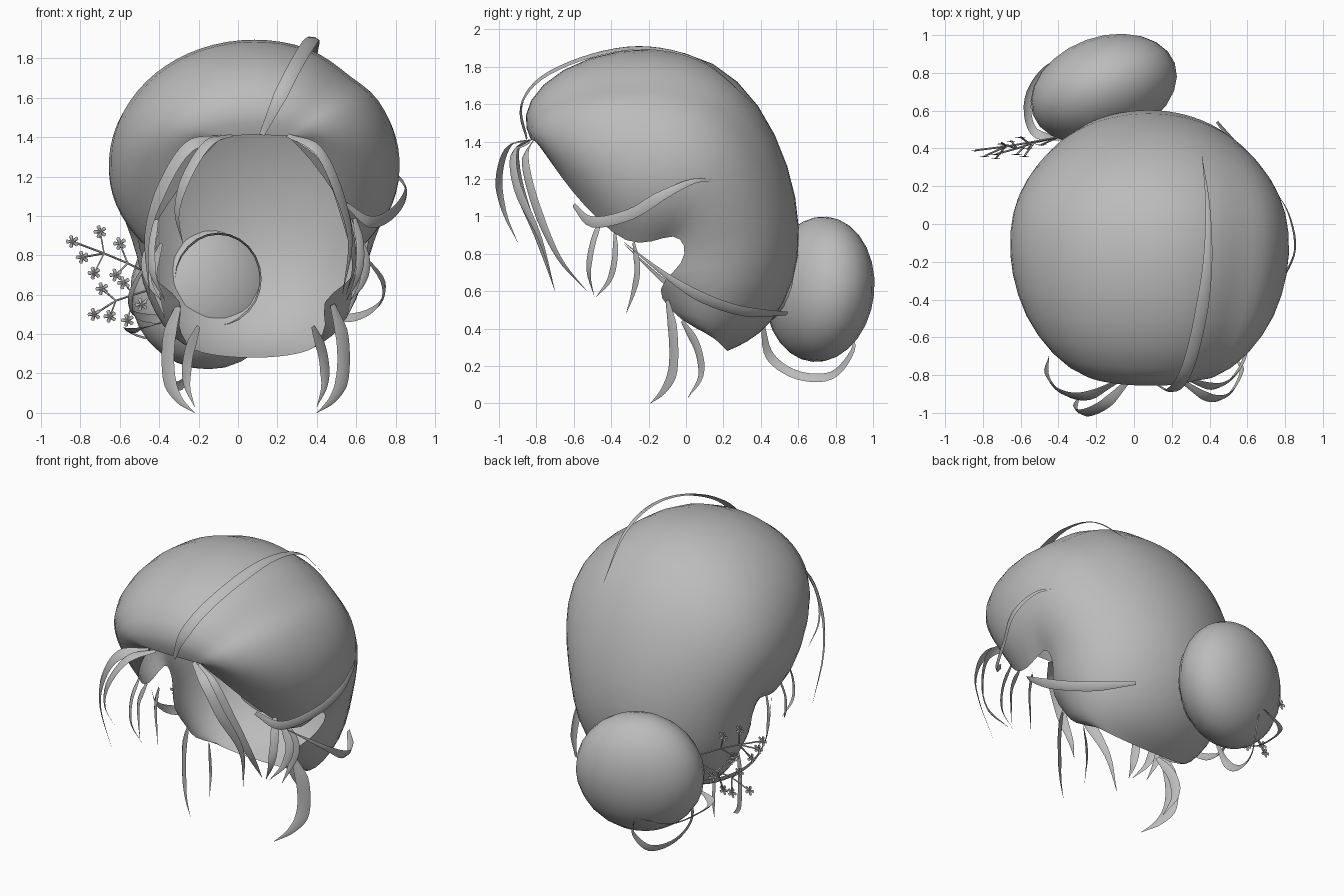
import bpy, bmesh, math
from mathutils import Vector

cube = bpy.data.objects.get("Cube")
if cube:
    bpy.data.objects.remove(cube)

grey = bpy.data.materials.new("hair_grey")
grey.use_nodes = True
COLOUR = (0.5, 0.5, 0.5, 1)
grey.diffuse_color = COLOUR
grey.node_tree.nodes["Principled BSDF"].inputs["Base Color"].default_value = COLOUR
HEAD = Vector((0.09, -0.1, 1.0))


def finish(name, bm, subsurf=0, smooth=True):
    mesh = bpy.data.meshes.new(name)
    bm.to_mesh(mesh)
    bm.free()
    mesh.materials.append(grey)
    for p in mesh.polygons:
        p.use_smooth = smooth
    obj = bpy.data.objects.new(name, mesh)
    bpy.context.collection.objects.link(obj)
    if subsurf:
        mod = obj.modifiers.new("Subdivision", "SUBSURF")
        mod.levels = mod.render_levels = subsurf
    return obj


def skin(bm, rows):
    grid = [[bm.verts.new(p) for p in row] for row in rows]
    for a, b in zip(grid, grid[1:]):
        for i in range(len(a) - 1):
            bm.faces.new((a[i], a[i + 1], b[i + 1], b[i]))


def spline(points, steps=5):
    pts = [Vector(p) for p in points]
    pts = [2 * pts[0] - pts[1]] + pts + [2 * pts[-1] - pts[-2]]
    out = []
    for a, b, c, d in zip(pts, pts[1:], pts[2:], pts[3:]):
        for i in range(steps):
            t = i / steps
            out.append(0.5 * (2 * b + (c - a) * t + (2 * a - 5 * b + 4 * c - d) * t * t
                              + (3 * b - a - 3 * c + d) * t ** 3))
    return out + [pts[-2]]


def ribbon(name, points, width, facing=None):
    """Flat lock of hair, tapered to a point at its tip."""
    path = spline(points)
    rows = []
    for i, p in enumerate(path):
        t = i / (len(path) - 1)
        tangent = path[min(i + 1, len(path) - 1)] - path[max(i - 1, 0)]
        normal = Vector(facing) if facing else p - HEAD
        side = tangent.cross(normal).normalized()
        w = width / 2 * max(0.04, min(1, 0.4 + 3 * t, 2.2 * (1 - t)))
        bulge = normal.normalized() * w * 0.3
        rows.append((p - side * w, p + bulge, p + side * w))
    bm = bmesh.new()
    skin(bm, rows)
    return finish(name, bm)


# Main hair shell: arches fanned from the hairline to the nape
# inner y, inner z, crest y, crest z, half width, sweep to each side in degrees
ARCHES = [
    (-.80, 1.40, -.83, 1.41, .22, 132), (-.73, 1.30, -.88, 1.53, .37, 132),
    (-.61, 1.13, -.79, 1.71, .53, 132), (-.47, .98, -.53, 1.865, .67, 132),
    (-.32, .85, -.17, 1.92, .74, 132), (-.18, .86, .16, 1.845, .75, 130),
    (-.06, .91, .40, 1.61, .71, 125), (0, .85, .56, 1.27, .645, 115),
    (-.01, .75, .62, .93, .59, 112), (-.13, .65, .59, .65, .57, 123),
    (-.15, .57, .46, .42, .50, 138), (-.03, .44, .32, .32, .43, 115),
    (.14, .36, .22, .28, .33, 95)]
COLS = 24
rows = []
for k, (iy, iz, cy, cz, half, sweep) in enumerate(ARCHES):
    f = k / (len(ARCHES) - 1)
    limit = math.radians(sweep)
    row = []
    for j in range(COLS + 1):
        a = limit * (2 * j / COLS - 1)
        h = (math.cos(a) - math.cos(limit)) / (1 - math.cos(limit))
        p = Vector((HEAD.x - .02 * f + half * math.sin(a),
                    iy + (cy - iy) * h, iz + (cz - iz) * h))
        # parting groove on one side, fading towards the back
        groove = math.exp(-((math.degrees(a) - 41) / 8) ** 2)
        groove *= min(1, k / 3) * max(0, min(1, 2 - 3.4 * f))
        row.append(p + (HEAD - p) * 0.045 * groove)
    rows.append(row)
bm = bmesh.new()
skin(bm, rows)
finish("hair_shell", bm, subsurf=1)

# Bun and the tie where it meets the head
bm = bmesh.new()
bmesh.ops.create_uvsphere(bm, u_segments=24, v_segments=14, radius=1)
bun = finish("bun", bm)
bun.scale = (.40, .275, .39)
bun.rotation_euler = (math.radians(-6), 0, math.radians(20))
bun.location = (-.16, .715, .61)

bm = bmesh.new()
ring = [math.tau * i / 24 for i in range(25)]
skin(bm, [[(-.1 + r * math.cos(a), y, .68 + r * 1.07 * math.sin(a)) for a in ring]
          for r, y in ((.22, .44), (.21, .49), (.22, .57))])
finish("bun_tie", bm)

# Loose locks at the hairline
ribbon("fringe_right_inner", [(-.03, -.83, 1.41), (-.15, -.95, 1.37), (-.26, -1, 1.2),
                              (-.31, -.97, 1.02), (-.28, -.9, .86)], .06, (-.6, -.8, .2))
ribbon("fringe_right_outer", [(-.08, -.83, 1.4), (-.25, -.91, 1.35), (-.38, -.89, 1.15),
                              (-.46, -.8, .9), (-.45, -.7, .6)], .07, (-.6, -.8, .2))
ribbon("fringe_left_inner", [(.25, -.83, 1.41), (.4, -.92, 1.34), (.5, -.9, 1.15),
                             (.57, -.78, .88), (.53, -.7, .6)], .06, (.6, -.8, .2))
ribbon("fringe_left_outer", [(.28, -.82, 1.4), (.43, -.86, 1.3), (.53, -.8, 1.05),
                             (.59, -.68, .78), (.55, -.53, .6)], .06, (.6, -.8, .2))

# Mirrored wisps in front of the ears and at the nape
for side, s in (("left", 1), ("right", -1)):
    def mirrored(points):
        return [(HEAD.x + s * x, y, z) for x, y, z in points]
    wisps = {
        "temple_wisp": ([(.5, -.45, 1.0), (.53, -.5, .85), (.52, -.52, .7), (.46, -.49, .57)], .05),
        "cheek_wisp": ([(.5, -.38, .92), (.56, -.38, .78), (.54, -.41, .66), (.48, -.48, .57)], .05),
        "ear_wisp": ([(.48, -.28, .86), (.52, -.26, .72), (.5, -.28, .6), (.46, -.32, .48)], .05),
        "nape_lock": ([(.39, -.1, .55), (.44, -.07, .38), (.44, -.07, .18), (.39, -.12, .07),
                       (.31, -.19, 0)], .08),
        "nape_wisp": ([(.29, -.02, .44), (.34, .06, .3), (.35, .08, .15), (.31, .01, .03)], .06)}
    for name, (points, width) in wisps.items():
        ribbon(f"{name}_{side}", mirrored(points), width, (s * .6, -.8, 0))

# Locks that hug the shell and the bun
ribbon("crown_lock", [(.12, -.85, 1.41), (.2, -.88, 1.58), (.28, -.77, 1.74), (.35, -.5, 1.86),
                      (.39, -.2, 1.9), (.39, .1, 1.82), (.36, .36, 1.6)], .07)
ribbon("side_lock", [(.55, -.6, 1.06), (.67, -.5, .97), (.78, -.3, 1.01), (.85, -.13, 1.11),
                     (.82, .05, 1.19), (.74, .19, 1.18)], .06)
ribbon("lower_side_lock", [(.44, .54, .48), (.61, .32, .49), (.72, .1, .56), (.73, -.1, .68),
                           (.58, -.33, .86)], .06)
ribbon("lower_right_lock", [(-.3, .5, .48), (-.46, .32, .48), (-.54, .1, .52), (-.53, -.1, .64),
                            (-.41, -.33, .85)], .06)
ribbon("bun_lock_low", [(-.3, .41, .42), (-.36, .45, .25), (-.34, .6, .15), (-.28, .78, .15),
                        (-.23, .89, .28), (-.25, .89, .39)], .05, (-.9, 0, -.4))
ribbon("bun_lock_side", [(-.38, .45, .46), (-.53, .49, .42), (-.56, .66, .42),
                         (-.46, .83, .38), (-.26, .91, .4)], .05, (-.6, .1, -.8))


# Flower sprig: thin stems ending in five-petalled blossoms
def stem(name, points):
    curve = bpy.data.curves.new(name, "CURVE")
    curve.dimensions = "3D"
    curve.bevel_depth = .005
    curve.bevel_resolution = 0
    line = curve.splines.new("POLY")
    line.points.add(len(points) - 1)
    for q, p in zip(line.points, points):
        q.co = (*p, 1)
    curve.materials.append(grey)
    bpy.context.collection.objects.link(bpy.data.objects.new(name, curve))


def blossom(name, centre):
    bm = bmesh.new()
    c = Vector(centre)
    hub = bm.verts.new(c + Vector((0, -.006, 0)))
    rim = []
    for i in range(20):
        r = (.014, .031, .034, .031)[i % 4]
        a = math.tau * i / 20
        rim.append(bm.verts.new(c + Vector((r * math.cos(a), 0, r * math.sin(a)))))
    for i in range(20):
        bm.faces.new((hub, rim[i], rim[(i + 1) % 20]))
    finish(name, bm, smooth=False)


SPRIGS = {
    "upper": ([(-.4, .46, .68), (-.56, .43, .76), (-.68, .41, .81), (-.84, .39, .87)],
              [(-.79, .36, .79), (-.7, .43, .92), (-.73, .35, .71), (-.6, .46, .86), (-.62, .37, .7)]),
    "lower": ([(-.4, .46, .64), (-.53, .43, .6), (-.62, .4, .57), (-.73, .37, .5)],
              [(-.69, .42, .63), (-.58, .36, .66), (-.65, .44, .49), (-.56, .4, .47), (-.49, .42, .55)])}
for label, (main, blooms) in SPRIGS.items():
    stem(f"sprig_stem_{label}", main)
    blossom(f"blossom_{label}_tip", main[-1])
    for i, b in enumerate(blooms):
        joint = min(main[:-1], key=lambda p: abs(p[0] - b[0] - .06))
        stem(f"sprig_twig_{label}_{i}", [joint, b])
        blossom(f"blossom_{label}_{i}", b)
